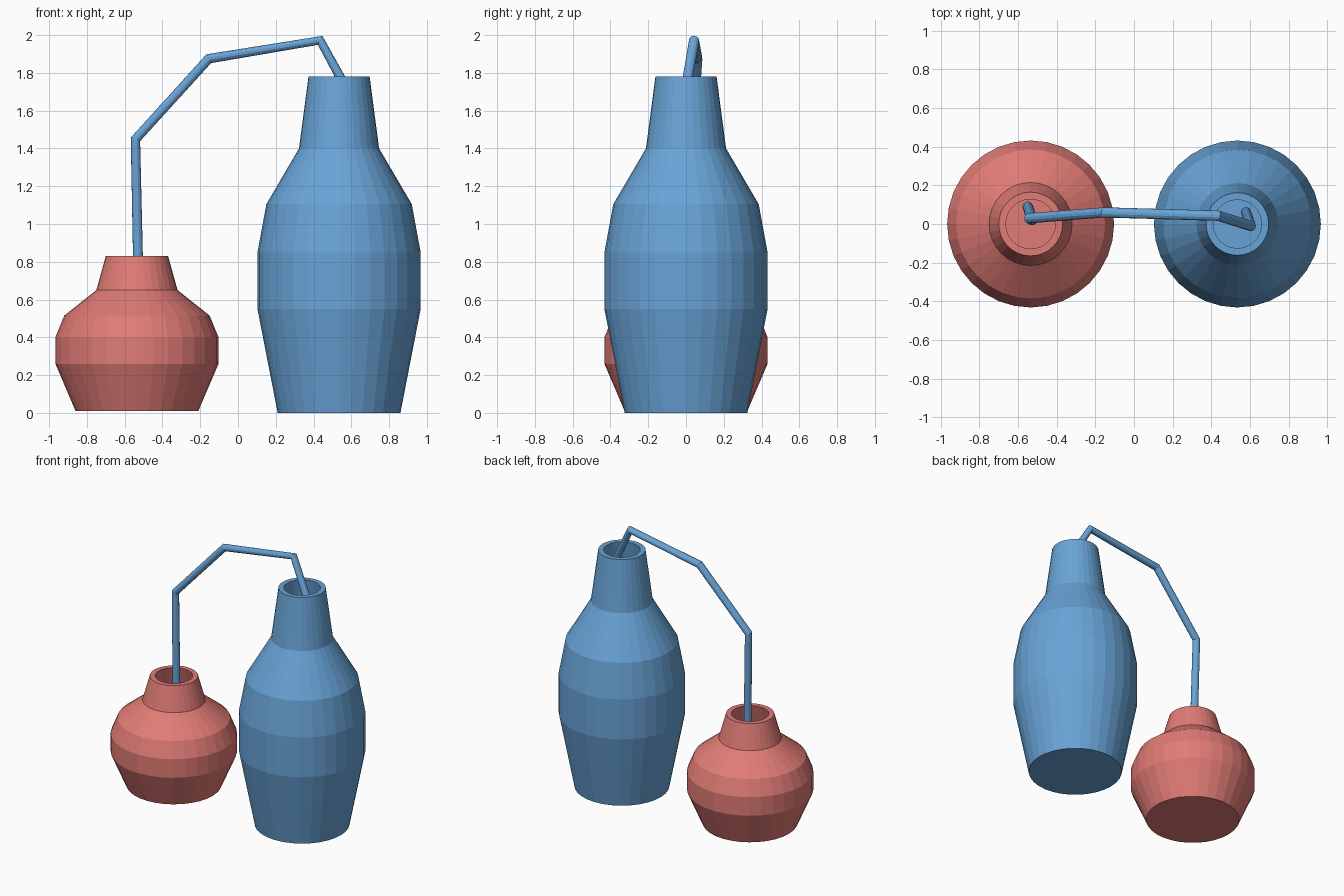
import bpy, bmesh
from math import cos, sin, tau

if "Cube" in bpy.data.objects:
    bpy.data.objects.remove(bpy.data.objects["Cube"])

SIDES = 32
WALL = 0.037


def material(name, color):
    m = bpy.data.materials.new(name)
    m.diffuse_color = color
    m.use_nodes = True
    m.node_tree.nodes["Principled BSDF"].inputs["Base Color"].default_value = m.diffuse_color
    return m


def vase(name, x, outer, mat):
    """Lathe a hollow vessel from an outer (radius, z) profile."""
    inner = [(r - WALL, z) for r, z in reversed(outer)]
    inner[-1] = (inner[-1][0], outer[0][1] + WALL)
    bm = bmesh.new()
    rings = [[bm.verts.new((r * cos(tau * i / SIDES), r * sin(tau * i / SIDES), z))
              for i in range(SIDES)] for r, z in outer + inner]
    for a, b in zip(rings, rings[1:]):
        for i in range(SIDES):
            j = (i + 1) % SIDES
            bm.faces.new((a[i], a[j], b[j], b[i]))
    bm.faces.new(rings[0][::-1])   # underside
    bm.faces.new(rings[-1])        # inside floor
    bmesh.ops.recalc_face_normals(bm, faces=bm.faces)
    me = bpy.data.meshes.new(name)
    bm.to_mesh(me)
    bm.free()
    me.materials.append(mat)
    ob = bpy.data.objects.new(name, me)
    ob.location.x = x
    bpy.context.collection.objects.link(ob)


def pipe(name, points, radius, mat):
    """Round tube along a bent path."""
    cu = bpy.data.curves.new(name, 'CURVE')
    cu.dimensions = '3D'
    cu.bevel_depth = radius
    cu.bevel_resolution = 4
    cu.use_fill_caps = True
    sp = cu.splines.new('POLY')
    sp.points.add(len(points) - 1)
    for p, co in zip(sp.points, points):
        p.co = (*co, 1)
    sp.use_smooth = False
    cu.materials.append(mat)
    ob = bpy.data.objects.new(name, cu)
    bpy.context.collection.objects.link(ob)
    bpy.ops.object.select_all(action='DESELECT')
    ob.select_set(True)
    bpy.context.view_layer.objects.active = ob
    bpy.ops.object.convert(target='MESH')


red = material("red", (0.75, 0.2, 0.18, 1))
blue = material("blue", (0.14, 0.37, 0.68, 1))

# short and tall vessels
vase("short_vase", -0.535, [(0.325, 0.01), (0.432, 0.26), (0.432, 0.40),
                            (0.385, 0.515), (0.215, 0.65), (0.165, 0.83)], red)
vase("tall_vase", 0.535, [(0.325, 0.0), (0.432, 0.55), (0.432, 0.85),
                          (0.385, 1.105), (0.212, 1.40), (0.162, 1.78)], blue)

# bent tube reaching down into both vessels
pipe("connecting_tube", [(-0.55, 0.09, 0.12), (-0.527, 0.02, 0.70),
                         (-0.543, 0.03, 1.448), (-0.155, 0.06, 1.875),
                         (0.435, 0.043, 1.972), (0.605, -0.01, 1.66),
                         (0.58, 0.06, 0.9)], 0.027, blue)
